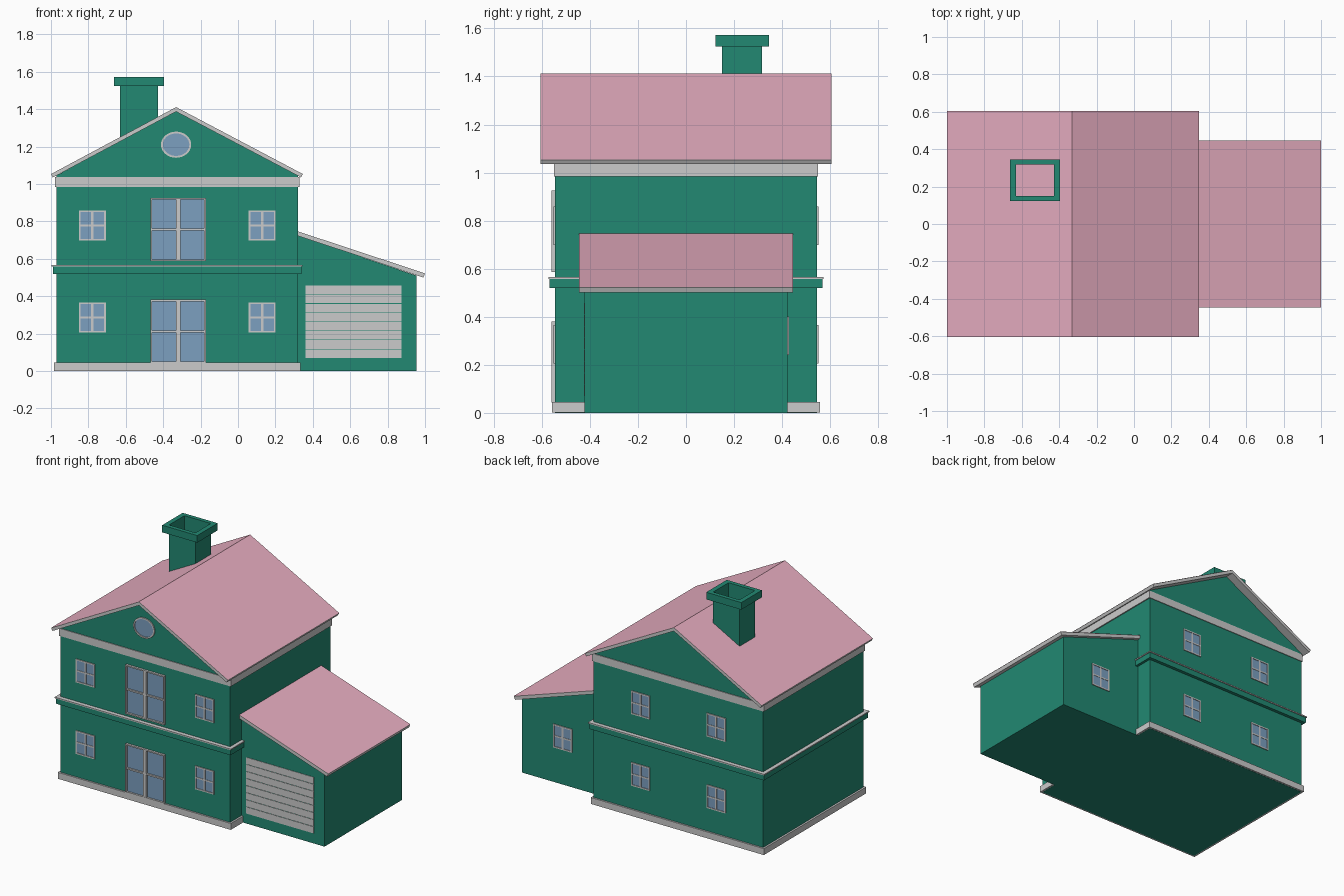
import bpy, bmesh, math

if "Cube" in bpy.data.objects:
    bpy.data.objects.remove(bpy.data.objects["Cube"])


def material(name, rgb):
    m = bpy.data.materials.new(name)
    m.diffuse_color = (*rgb, 1)
    m.use_nodes = True
    m.node_tree.nodes["Principled BSDF"].inputs["Base Color"].default_value = m.diffuse_color
    return m


GREEN = material("green_wall", (0.016, 0.25, 0.17))
PINK = material("pink_roof", (0.8, 0.42, 0.53))
BLUE = material("blue_glass", (0.2, 0.35, 0.53))


def loft(name, loops, mat=None, caps=False, wrap=False):
    """Bridge successive loops of points; cap the ends or wrap round."""
    bm = bmesh.new()
    rings = [[bm.verts.new(p) for p in loop] for loop in loops]
    pairs = list(zip(rings, rings[1:])) + ([(rings[-1], rings[0])] if wrap else [])
    for a, b in pairs:
        for i in range(len(a)):
            j = (i + 1) % len(a)
            bm.faces.new((a[i], a[j], b[j], b[i]))
    if caps:
        bm.faces.new(rings[0])
        if len(rings) > 1:
            bm.faces.new(rings[-1])
    if len(rings) > 1:
        bmesh.ops.recalc_face_normals(bm, faces=bm.faces)
    me = bpy.data.meshes.new(name)
    bm.to_mesh(me)
    bm.free()
    ob = bpy.data.objects.new(name, me)
    bpy.context.collection.objects.link(ob)
    if mat:
        me.materials.append(mat)
    return ob


def at_y(pts, y):
    return [(x, y, z) for x, z in pts]


def at_z(pts, z):
    return [(x, y, z) for x, y in pts]


def rect(a0, a1, b0, b1):
    return [(a0, b0), (a1, b0), (a1, b1), (a0, b1)]


def ellipse(cx, cz, rx, rz, n=32):
    return [(cx + rx * math.cos(2 * math.pi * i / n), cz + rz * math.sin(2 * math.pi * i / n)) for i in range(n)]


def prism(name, pts, y0, y1, mat=None):
    return loft(name, [at_y(pts, y0), at_y(pts, y1)], mat, caps=True)


def box(name, x0, x1, y0, y1, z0, z1, mat=None):
    return prism(name, rect(x0, x1, z0, z1), y0, y1, mat)


def frame(name, outer, inner, y0, y1):
    return loft(name, [at_y(outer, y0), at_y(outer, y1), at_y(inner, y1), at_y(inner, y0)], wrap=True)


def roof_cover(name, a, b, half):
    """Pink sheet just above the slab, from point a to point b (left to right)."""
    (x0, z0), (x1, z1) = a, b
    z0, z1 = z0 + 0.0015, z1 + 0.0015
    return loft(name, [[(x0, -half, z0), (x1, -half, z1), (x1, half, z1), (x0, half, z0)]], PINK, caps=True)


def window(name, cx, z0, z1, wall, side, w=0.144, depth=0.006, post=0.012):
    """Glazed opening on a wall at y=wall; side is -1 front, +1 back."""
    x0, x1, t = cx - w / 2, cx + w / 2, 0.009
    inside, out = wall - side * 0.01, wall + side * depth
    frame(name + "_frame", rect(x0, x1, z0, z1), rect(x0 + t, x1 - t, z0 + t, z1 - t), inside, out)
    prism(name + "_glass", rect(x0 + t, x1 - t, z0 + t, z1 - t), inside, wall + side * 0.002, BLUE)
    bar = wall + side * (depth - 0.001)
    zc = (z0 + z1) / 2
    prism(name + "_post", rect(cx - post / 2, cx + post / 2, z0 + t, z1 - t), inside, bar)
    prism(name + "_crossbar", rect(x0 + t, x1 - t, zc - 0.005, zc + 0.005), inside, bar - side * 0.0005)


# Main house body with gables
CX, RX, W = -0.325, -0.331, 0.545
prism("house_walls", [(-0.97, 0), (0.322, 0), (0.322, 1.045), (RX, 1.39), (-0.97, 1.045)], -W, W, GREEN)
box("plinth", -0.983, 0.335, -0.557, 0.557, 0.001, 0.045)
box("floor_band", -0.99, 0.34, -0.567, 0.567, 0.52, 0.558, GREEN)
box("floor_band_cap", -0.996, 0.346, -0.573, 0.573, 0.558, 0.566)
box("frieze", -0.978, 0.33, -0.55, 0.55, 0.984, 1.036)

# Main roof: grey slab with pink covering
top = [(-1.0, 1.053), (RX, 1.411), (0.347, 1.053)]
prism("main_roof_slab", top + [(0.337, 1.035), (RX, 1.387), (-0.99, 1.035)], -0.605, 0.605)
roof_cover("main_roof_cover_left", top[0], top[1], 0.605)
roof_cover("main_roof_cover_right", top[1], top[2], 0.605)

# Garage wing with lean-to roof
prism("garage_walls", [(0.31, 0), (0.955, 0), (0.955, 0.51), (0.31, 0.728)], -0.422, 0.422, GREEN)
prism("garage_roof_slab", [(0.322, 0.746), (1.0, 0.522), (0.991, 0.5), (0.322, 0.722)], -0.446, 0.446)
roof_cover("garage_roof_cover", (0.322, 0.746), (1.0, 0.522), 0.446)

# Garage door slats
pitch = 0.39 / 8
for i in range(8):
    z = 0.07 + i * pitch
    box(f"garage_door_slat_{i}", 0.36, 0.874, -0.425, -0.415, z, z + pitch - 0.003)

# Hollow chimney shaft and cap
shaft = rect(-0.63, -0.429, 0.15, 0.317)
cap = rect(-0.663, -0.396, 0.122, 0.345)
loft("chimney_shaft", [at_z(shaft, 1.22), at_z(shaft, 1.524)], GREEN)
loft("chimney_cap", [at_z(cap, 1.524), at_z(cap, 1.573), at_z(shaft, 1.573), at_z(shaft, 1.524)], GREEN, wrap=True)

# Windows and double doors, two storeys
for floor, z0 in (("lower", 0.205), ("upper", 0.698)):
    for s, tag in ((-1, "left"), (1, "right")):
        window(f"front_window_{floor}_{tag}", CX + s * 0.454, z0, z0 + 0.161, -W, -1)
        window(f"back_window_{floor}_{tag}", CX + s * 0.288, z0, z0 + 0.161, W, 1)
for floor, z0 in (("lower", 0.043), ("upper", 0.587)):
    window(f"double_door_{floor}", -0.32, z0, z0 + 0.338, -W, -1, w=0.297, depth=0.015, post=0.024)
window("garage_back_window", 0.642, 0.24, 0.401, 0.422, 1)

# Oval attic window
frame("attic_window_frame", ellipse(RX, 1.21, 0.081, 0.07), ellipse(RX, 1.21, 0.071, 0.06), -W - 0.008, -W + 0.01)
prism("attic_window_glass", ellipse(RX, 1.21, 0.072, 0.061), -W - 0.002, -W + 0.01, BLUE)
